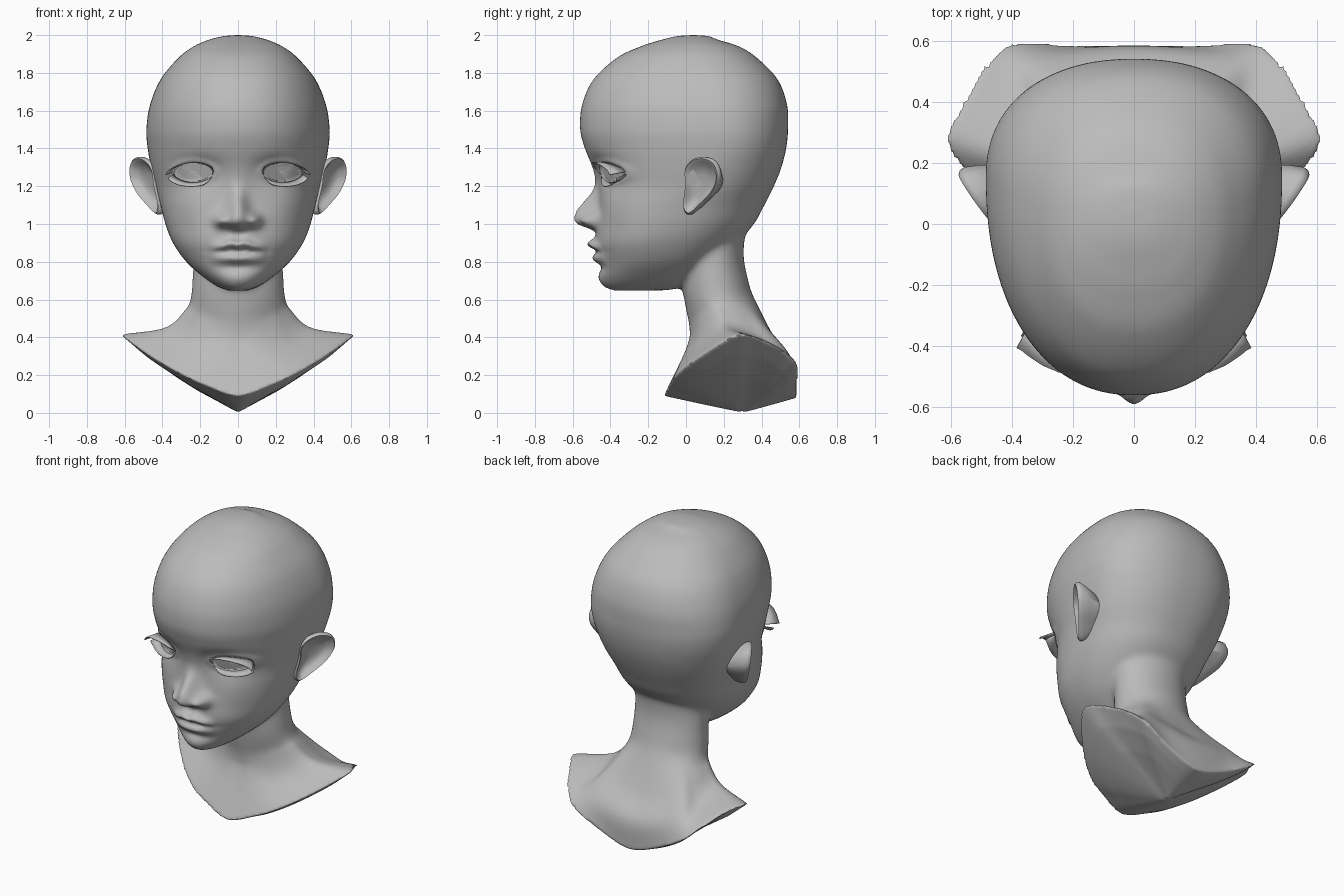
import bpy, bmesh, math
from mathutils import Vector

cube = bpy.data.objects.get("Cube")
if cube:
    bpy.data.objects.remove(cube)

grey = bpy.data.materials.new("plain_grey")
grey.use_nodes = True
tone = (0.5, 0.5, 0.5, 1)
grey.diffuse_color = tone
grey.node_tree.nodes["Principled BSDF"].inputs["Base Color"].default_value = tone


# Helpers: smooth interpolation, lofting and object creation
def spline(keys, steps, closed=False):
    keys = [Vector(k) for k in keys]
    n = len(keys)
    if closed:
        pts = [keys[-1]] + keys + keys[:2]
    else:
        pts = [2 * keys[0] - keys[1]] + keys + [2 * keys[-1] - keys[-2]]
    out = []
    for i in range(n if closed else n - 1):
        a, b, c, d = pts[i:i + 4]
        for j in range(steps):
            t = j / steps
            out.append(b + (c - a) * (t / 2) + (2 * a - 5 * b + 4 * c - d) * (t * t / 2)
                       + (3 * b - a - 3 * c + d) * (t ** 3 / 2))
    if not closed:
        out.append(keys[-1])
    return out


def loft(bm, rings, closed=True, caps=True):
    rows = [[bm.verts.new(p) for p in ring] for ring in rings]
    n = len(rows[0])
    for low, high in zip(rows, rows[1:]):
        for i in range(n if closed else n - 1):
            j = (i + 1) % n
            bm.faces.new((low[i], low[j], high[j], high[i]))
    if caps:
        bm.faces.new(rows[0])
        bm.faces.new(rows[-1])


def finish(name, bm):
    bmesh.ops.recalc_face_normals(bm, faces=bm.faces)
    mesh = bpy.data.meshes.new(name)
    bm.to_mesh(mesh)
    bm.free()
    return link(name, mesh)


def link(name, mesh):
    mesh.materials.clear()
    mesh.materials.append(grey)
    mesh.shade_smooth()
    mesh.set_sharp_from_angle(angle=math.radians(60))
    ob = bpy.data.objects.new(name, mesh)
    bpy.context.collection.objects.link(ob)
    return ob


def gauss(d, size):
    return math.exp(-(d / size) ** 2)


# Head sections: height, half width, front, back, depth of the widest point
head_keys = [
    (2.0, .01, .03, .05, .04), (1.994, .08, -.05, .12, .035), (1.975, .155, -.13, .17, .03),
    (1.94, .235, -.24, .28, .03), (1.88, .315, -.365, .375, .05), (1.765, .41, -.49, .485, .1),
    (1.63, .466, -.55, .535, .13), (1.5, .485, -.56, .54, .15), (1.4, .478, -.535, .53, .15),
    (1.3, .46, -.495, .505, .12), (1.2, .435, -.465, .465, .08), (1.1, .41, -.465, .415, 0),
    (1.0, .385, -.475, .36, -.05), (.9, .345, -.48, .27, -.1), (.8, .275, -.46, .16, -.13),
    (.72, .185, -.455, .07, -.17), (.67, .11, -.43, 0, -.2), (.648, .05, -.38, -.1, -.24)]
sections = spline(head_keys, 20)
EYE_X, EYE_Z, EYE_W, EYE_H = .235, 1.275, .09, .046


# Face relief: positive values push outward
def relief(x, z):
    x = abs(x)
    up = z - 1.04
    ridge = gauss(up, .12) if up > 0 else math.exp(-(up / .062) ** 4)
    h = .12 * ridge * gauss(x, .045 + .03 * gauss(z - 1.03, .06))
    h += .055 * gauss(x - .09, .035) * gauss(z - 1.015, .035)
    h -= .045 * gauss(x - .2, .1) * gauss(z - 1.28, .065)
    r = math.hypot((x - EYE_X) / EYE_W, (z - EYE_Z) / EYE_H)
    h += .014 * gauss(r - 1.25, .22)
    h += .012 * gauss(x - .27, .1) * gauss(z - 1.1, .09)
    lip = max(0, 1 - (x / .155) ** 2)
    bow = .01 * gauss(x - .04, .03) - .12 * x * x / .155
    h += lip * (.045 * gauss(z - .888 - bow, .024) + .034 * gauss(z - .818, .026))
    h -= .02 * gauss(z - .856, .01) * gauss(x, .13)
    h -= .012 * gauss(z - .77, .022) * gauss(x, .1)
    h -= .007 * gauss(x, .02) * gauss(z - .94, .025)
    return h + .01 * gauss(z - .705, .035) * gauss(x, .08)


FRONT, BACK = 2.2, 2.25


def head_ring(section, count=224):
    z, w, front, back, mid = section
    ring = []
    for i in range(count):
        a = math.tau * i / count
        c, s = math.cos(a), math.sin(a)
        power = 2 / (FRONT if s < 0 else BACK)
        x = math.copysign(abs(c) ** power, c) * w
        y = mid + abs(s) ** power * ((front if s < 0 else back) - mid)
        if y < mid:
            y -= relief(x, z) * min(1, (mid - y) / .15)
        ring.append((x, y, z))
    return ring


def face_point(x, z, lift=0):
    _, w, front, _, mid = min(sections, key=lambda q: abs(q[0] - z))
    k = (1 - min(1, x / w) ** FRONT) ** (1 / FRONT)
    return Vector((x, mid + (front - mid) * k - relief(x, z) - lift, z))


body = bmesh.new()
loft(body, [head_ring(s) for s in sections])

# Neck sections and the outline where the shoulders are cut off
rim = [(0, -.116, .09), (.17, -.09, .145), (.31, -.045, .21), (.465, .075, .3),
       (.612, .255, .407), (.575, .375, .4), (.49, .52, .33), (.4, .592, .25),
       (.2, .585, .14), (0, .585, .08)]
neck = [(1.05, .22, .02, .33), (.85, .235, -.01, .305), (.7, .242, -.02, .33), (.6, .252, -.01, .365)]
last = len(rim) - 1
bends = [[(-.28, .31), (.08, .3), (.49, .4)], [(-.1, .52), (.37, .8), (.95, .66)]]


def full_ring(half):
    return list(half) + [Vector((-p[0], p[1], p[2])) for p in half[-2:0:-1]]


stations = []
for z, w, front, back in neck:
    ring = []
    for i in range(last + 1):
        a = math.pi * i / last
        y = (front + back) / 2 - (back - front) / 2 * math.cos(a)
        ring.append(Vector((w * math.sin(a), y, z)))
    stations.append(ring)
base = stations[-1]
for front, side, back in bends:
    ring = []
    for i, edge in enumerate(rim):
        c = math.cos(math.pi * i / last)
        end = Vector(front if c > 0 else back)
        flat, drop = Vector(side).lerp(end, c * c)
        p, e = base[i], Vector(edge)
        ring.append(Vector((p.x + (e.x - p.x) * flat, p.y + (e.y - p.y) * flat,
                            p.z + (e.z - p.z) * drop)))
    stations.append(ring)
stations.append([Vector(p) for p in rim])
around = [spline(full_ring(r), 8, True) for r in stations]
columns = [spline(col, 8) for col in zip(*around)]
rings = [list(r) for r in zip(*columns)]

# V-shaped underside
keel = Vector((0, .3, .0))
for scale in (.8, .55, .3, .04):
    ring = []
    for p in around[-1]:
        q = keel.lerp(p, scale)
        q.z -= .3 * abs(q.x) * (1 - scale) * scale
        ring.append(q)
    rings.append(ring)
loft(body, rings)

# Fuse head, neck and shoulders, then soften the jaw and nape joins
draft = finish("bust_draft", body)
fuse = draft.modifiers.new("fuse", "REMESH")
fuse.mode = "VOXEL"
fuse.voxel_size = .01
graph = bpy.context.evaluated_depsgraph_get()
skin = bpy.data.meshes.new_from_object(draft.evaluated_get(graph))
bpy.data.objects.remove(draft)
bm = bmesh.new()
bm.from_mesh(skin)
joins = [v for v in bm.verts if .55 < v.co.z < 1.1 and v.co.y > -.2]
for verts, rounds in ((joins, 25), (bm.verts[:], 2)):
    for _ in range(rounds):
        bmesh.ops.smooth_vert(bm, verts=verts, factor=.5,
                              use_axis_x=True, use_axis_y=True, use_axis_z=True)
bm.to_mesh(skin)
bm.free()
skin.name = "head_and_shoulders"
link("head_and_shoulders", skin)

# Ears, eyes and lashes on both sides
ear_outline = spline([(.1, 1.355), (.16, 1.325), (.18, 1.25), (.15, 1.17), (.085, 1.1), (.02, 1.05),
                      (-.01, 1.09), (0, 1.2), (0, 1.29), (.04, 1.34)], 6, True)
ear_steps = [(.5, -.12), (.85, -.05), (1, -.012), (1, .006), (.94, .016), (.84, .008),
             (.72, -.014), (.4, -.03), (.05, -.03)]
ear_centre, ear_out = Vector((.075, 1.2)), Vector((.82, -.57, 0))


def lash(start, end, grow):
    roots, tips = [], []
    for i in range(25):
        t = i / 24
        a = math.radians(start + (end - start) * t)
        root = face_point(EYE_X + .105 * math.cos(a), EYE_Z + .053 * math.sin(a), .002)
        roots.append(root)
        tips.append(root + grow(t) * min(1, .1 + 4 * t))
    return [roots, tips]


for side, sign in (("left", 1), ("right", -1)):
    def flip(rings):
        return [[(p[0] * sign, p[1], p[2]) for p in ring] for ring in rings]

    ear = []
    for scale, off in ear_steps:
        ring = []
        for o in ear_outline:
            y, z = ear_centre.lerp(o, scale)
            ring.append(Vector((.43 + .7 * y + .15 * (z - 1.2), y, z)) + ear_out * off)
        ear.append(ring)
    bm = bmesh.new()
    loft(bm, flip(ear))
    finish(side + "_ear", bm)

    eye = []
    for r in (1.05, 1, .85, .65, .4, .2, .02):
        ring = []
        for i in range(40):
            a = math.tau * i / 40
            x, z = EYE_X + EYE_W * r * math.cos(a), EYE_Z + EYE_H * r * math.sin(a)
            ring.append(face_point(x, z, .004 + .016 * (1 - r * r)))
        eye.append(ring)
    bm = bmesh.new()
    loft(bm, flip(eye))
    finish(side + "_eye", bm)

    for name, rows in (
            ("upper", lash(197, 0, lambda t: Vector((.045 * t * t, -.025 - .06 * t, .016 - .03 * t)))),
            ("lower", lash(205, 350, lambda t: Vector((.03 * t, -.015 - .035 * t, -.022))))):
        bm = bmesh.new()
        loft(bm, flip(rows), closed=False, caps=False)
        plate = finish(side + "_" + name + "_lash", bm)
        plate.modifiers.new("thickness", "SOLIDIFY").thickness = .004
